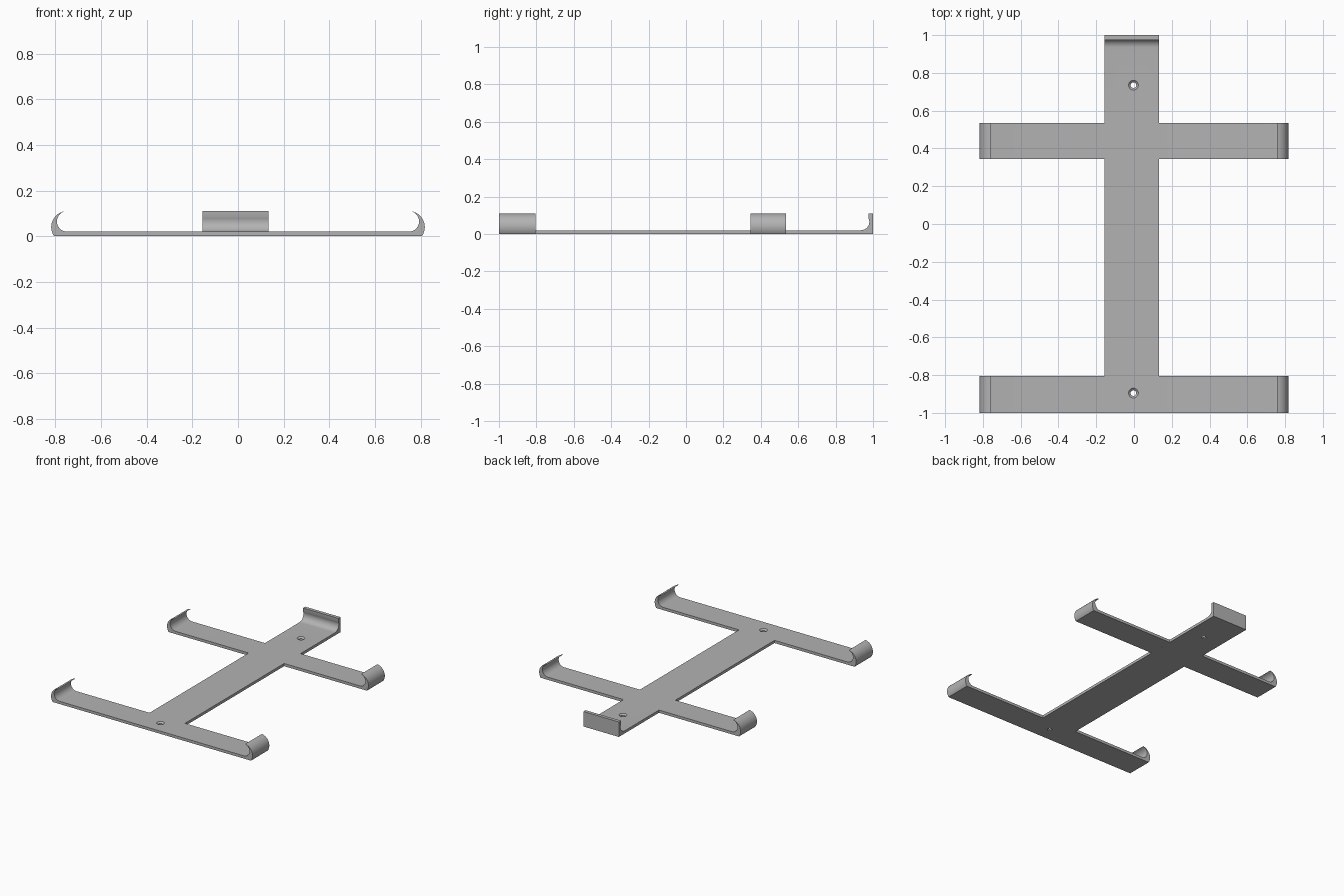
import bpy, bmesh
from math import cos, sin, radians
from mathutils import Vector

cube = bpy.data.objects.get("Cube")
if cube:
    bpy.data.objects.remove(cube, do_unlink=True)

THICK = 0.02
BAR_LEFT, BAR_RIGHT = -0.155, 0.133

grey = bpy.data.materials.new("grey metal")
grey.use_nodes = True
COLOUR = (0.45, 0.45, 0.45, 1)
grey.diffuse_color = COLOUR
grey.node_tree.nodes["Principled BSDF"].inputs["Base Color"].default_value = COLOUR


def arc(cx, cz, r, start, end, steps=14):
    angles = [radians(start + (end - start) * i / steps) for i in range(steps + 1)]
    return [(cx + r * cos(a), cz + r * sin(a)) for a in angles]


def finish(name, bm):
    bmesh.ops.recalc_face_normals(bm, faces=bm.faces)
    mesh = bpy.data.meshes.new(name)
    bm.to_mesh(mesh)
    bm.free()
    mesh.materials.append(grey)
    obj = bpy.data.objects.new(name, mesh)
    bpy.context.collection.objects.link(obj)
    return obj


def extrude_profile(name, points, shift):
    """Make a solid from a closed outline pushed along a vector."""
    bm = bmesh.new()
    face = bm.faces.new([bm.verts.new(p) for p in points])
    result = bmesh.ops.extrude_face_region(bm, geom=[face])
    moved = [v for v in result["geom"] if isinstance(v, bmesh.types.BMVert)]
    bmesh.ops.translate(bm, verts=moved, vec=Vector(shift))
    return finish(name, bm)


def apply_boolean(target, other, operation):
    mod = target.modifiers.new(operation.lower(), 'BOOLEAN')
    mod.operation, mod.solver, mod.object = operation, 'EXACT', other
    bpy.context.view_layer.objects.active = target
    bpy.ops.object.modifier_apply(modifier=mod.name)
    bpy.data.objects.remove(other, do_unlink=True)


# Long centre bar with a filleted lip at the back
bar_side = [(-1, 0), (1, 0), (1, 0.11), (0.975, 0.11)]
bar_side += arc(0.935, 0.065, 0.045, 25, -90) + [(-1, THICK)]
frame = extrude_profile("bracket_frame", [(BAR_LEFT, y, z) for y, z in bar_side],
                        (BAR_RIGHT - BAR_LEFT, 0, 0))

# Cross arms whose ends curl up into tapered hooks
half = arc(0.748, 0.04, 0.07, -34.8, 82) + arc(0.748, 0.065, 0.045, 75, -90)
arm_front = half + [(-x, z) for x, z in reversed(half)]
for y, depth in ((-1, 0.195), (0.345, 0.19)):
    arm = extrude_profile("cross_arm", [(x, y, z) for x, z in arm_front], (0, depth, 0))
    apply_boolean(frame, arm, 'UNION')

# Countersunk screw holes
for y in (-0.895, 0.735):
    bm = bmesh.new()
    reach = 0.01
    bmesh.ops.create_cone(bm, cap_ends=True, segments=32, radius1=0.015, radius2=0.015,
                          depth=0.1)
    hole = finish("hole_cutter", bm)
    hole.location = (-0.003, y, 0)
    bm = bmesh.new()
    bmesh.ops.create_cone(bm, cap_ends=True, segments=32, radius1=0.015, radius2=0.037,
                          depth=2 * reach)
    sink = finish("countersink_cutter", bm)
    sink.location = (-0.003, y, THICK)
    for cutter in (hole, sink):
        cutter.hide_render = True
        apply_boolean(frame, cutter, 'DIFFERENCE')

# Smooth the curves and keep the corners sharp
bpy.ops.object.select_all(action='DESELECT')
frame.select_set(True)
bpy.context.view_layer.objects.active = frame
bpy.ops.object.shade_smooth_by_angle(angle=radians(30))
